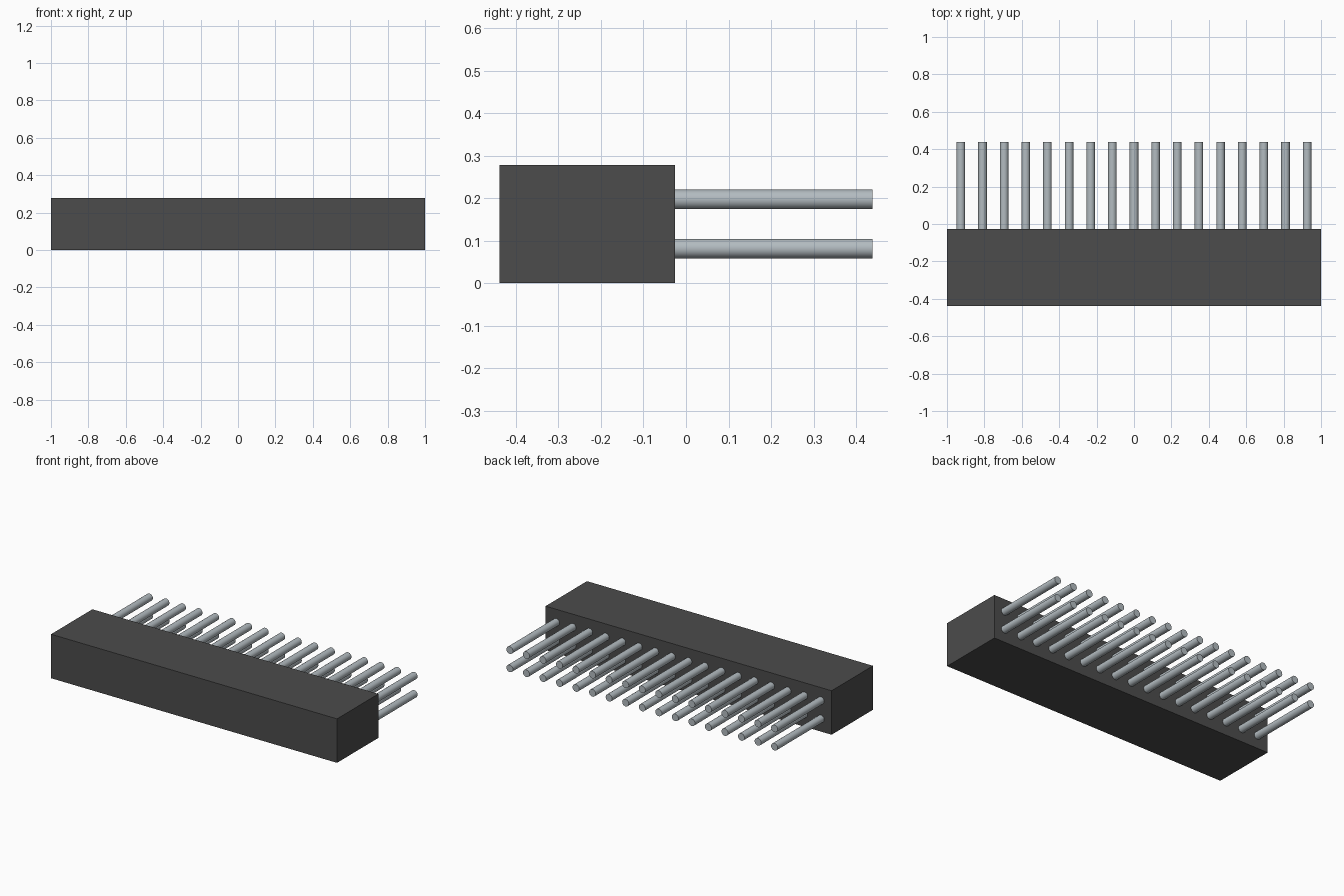
import bpy
import math

cube = bpy.data.objects.get("Cube")
if cube:
    bpy.data.objects.remove(cube, do_unlink=True)

# Overall sizes
WIDTH, HEIGHT = 2.0, 0.278
FRONT, BACK, PIN_TIP = -0.439, -0.026, 0.439
PITCH, COLUMNS, PIN_RADIUS = 0.1157, 17, 0.023


def make_material(name, rgb, roughness):
    mat = bpy.data.materials.new(name)
    mat.use_nodes = True
    mat.diffuse_color = (*rgb, 1)
    bsdf = mat.node_tree.nodes["Principled BSDF"]
    bsdf.inputs["Base Color"].default_value = (*rgb, 1)
    bsdf.inputs["Roughness"].default_value = roughness
    return mat


plastic = make_material("dark grey plastic", (0.072, 0.072, 0.072), 0.6)
metal = make_material("blue grey metal", (0.45, 0.50, 0.53), 0.4)

# Housing block
bpy.ops.mesh.primitive_cube_add(size=1, location=(0, (FRONT + BACK) / 2, HEIGHT / 2))
housing = bpy.context.object
housing.name = "housing"
housing.scale = (WIDTH, BACK - FRONT, HEIGHT)
bpy.ops.object.transform_apply(location=False, rotation=False, scale=True)
housing.data.materials.append(plastic)

# One round pin, lying along y
bpy.ops.mesh.primitive_cylinder_add(vertices=24, radius=PIN_RADIUS, depth=PIN_TIP - BACK,
                                    rotation=(math.pi / 2, 0, 0))
pin = bpy.context.object
bpy.ops.object.transform_apply(location=False, rotation=True, scale=False)
bpy.ops.object.shade_smooth_by_angle(angle=math.radians(40))
pin.data.materials.append(metal)
pin.data.name = "pin"

# Two rows of pins sharing the same mesh
for row, side in (("lower", -0.5), ("upper", 0.5)):
    for i in range(COLUMNS):
        obj = pin
        if (row, i) != ("lower", 0):
            obj = pin.copy()
            bpy.context.collection.objects.link(obj)
        obj.name = f"{row}_pin_{i + 1:02d}"
        obj.location = ((i - (COLUMNS - 1) / 2) * PITCH,
                        (BACK + PIN_TIP) / 2,
                        HEIGHT / 2 + side * PITCH)
